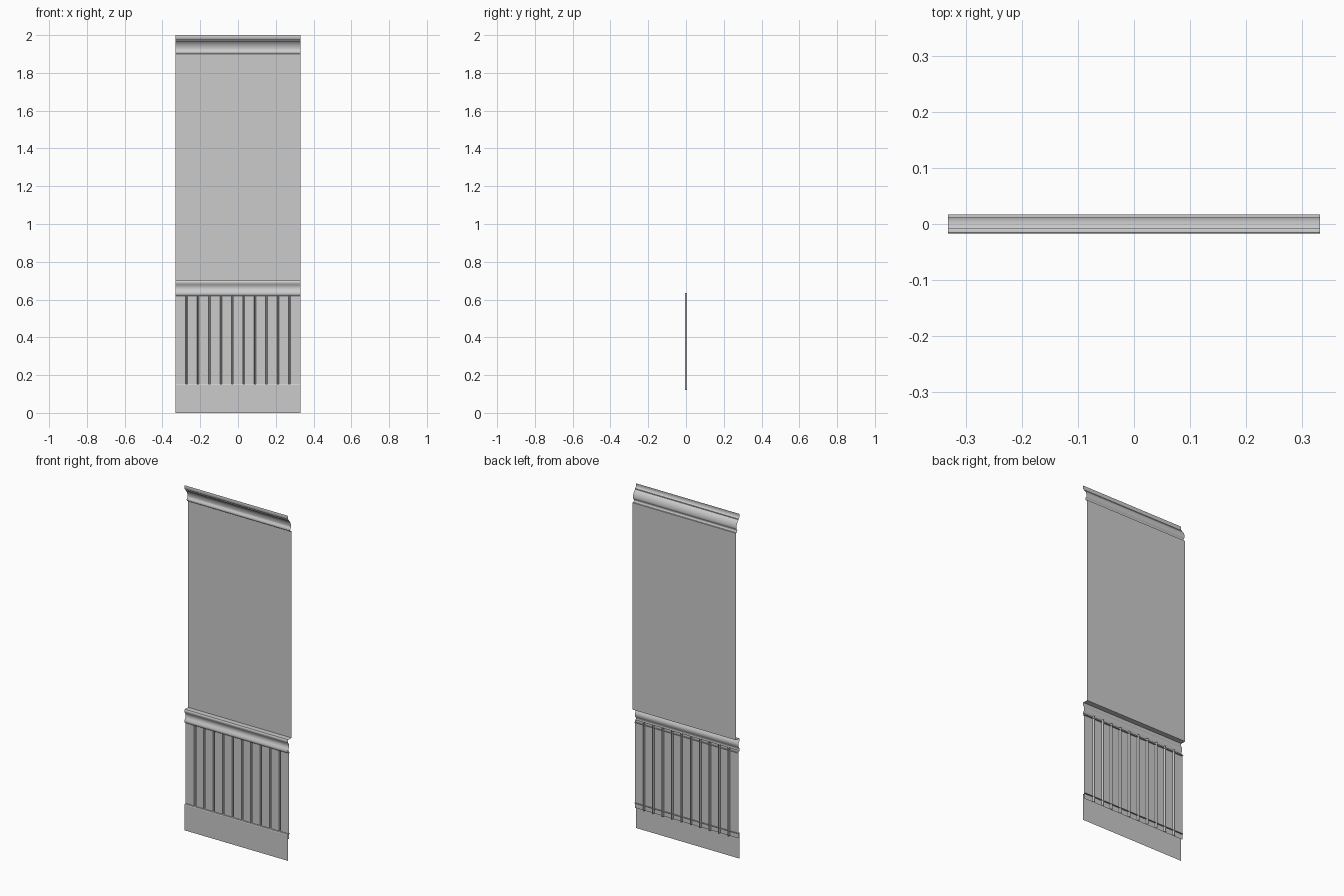
import bpy

if "Cube" in bpy.data.objects:
    bpy.data.objects.remove(bpy.data.objects["Cube"])

HALF = 0.332       # half width of the wall section
BACK = 0.017       # wall plane
FRONT = -0.017     # most forward plane


def sheet(name, verts, faces, angle=None):
    mesh = bpy.data.meshes.new(name)
    mesh.from_pydata(verts, [], faces)
    obj = bpy.data.objects.new(name, mesh)
    bpy.context.collection.objects.link(obj)
    if angle:
        bpy.ops.object.select_all(action='DESELECT')
        obj.select_set(True)
        bpy.context.view_layer.objects.active = obj
        bpy.ops.object.shade_smooth_by_angle(angle=angle)
    return obj


def sweep_x(name, profile, angle=None):
    """Run a (y, z) profile, listed bottom to top, along the width."""
    verts = [(x, y, z) for y, z in profile for x in (-HALF, HALF)]
    faces = [(2*i, 2*i + 1, 2*i + 3, 2*i + 2) for i in range(len(profile) - 1)]
    return sheet(name, verts, faces, angle)


# Baseboard with a thin ledge running back into the boards
sweep_x("baseboard", [(FRONT, 0), (FRONT, 0.148), (-0.015, 0.152), (0.003, 0.152)])

# Grooved boards
BOARDS = 11
GROOVE = 0.005
pitch = 2 * HALF / BOARDS
section = [(-HALF, -0.006)]
for i in range(1, BOARDS):
    x = -HALF + i * pitch
    section += [(x - GROOVE, -0.006), (x - 0.0015, 0.006),
                (x + 0.0015, 0.006), (x + GROOVE, -0.006)]
section.append((HALF, -0.006))
verts = [(x, y, z) for x, y in section for z in (0.122, 0.634)]
faces = [(2*i, 2*i + 2, 2*i + 3, 2*i + 1) for i in range(len(section) - 1)]
sheet("grooved_boards", verts, faces)

# Chair rail
sweep_x("chair_rail", [
    (0.003, 0.620), (-0.010, 0.620), (-0.015, 0.625), (-0.0165, 0.632),
    (-0.015, 0.640), (-0.010, 0.648), (-0.007, 0.656), (-0.0065, 0.665),
    (-0.009, 0.674), (-0.014, 0.682), (-0.0165, 0.688), (-0.0165, 0.695),
    (-0.013, 0.700), (BACK, 0.700)], 0.7)

# Plain upper panel
sweep_x("wall_panel", [(BACK, 0.700), (BACK, 1.900)])

# Crown moulding
sweep_x("crown_moulding", [
    (BACK, 1.900), (0.009, 1.900), (0.005, 1.904), (0.004, 1.910),
    (0.006, 1.917), (0.011, 1.922), (0.012, 1.928), (0.010, 1.942),
    (0.005, 1.954), (-0.002, 1.963), (-0.008, 1.968), (-0.008, 1.973),
    (-0.013, 1.977), (-0.016, 1.984), (-0.0165, 1.992), (-0.015, 2.0)], 0.7)
